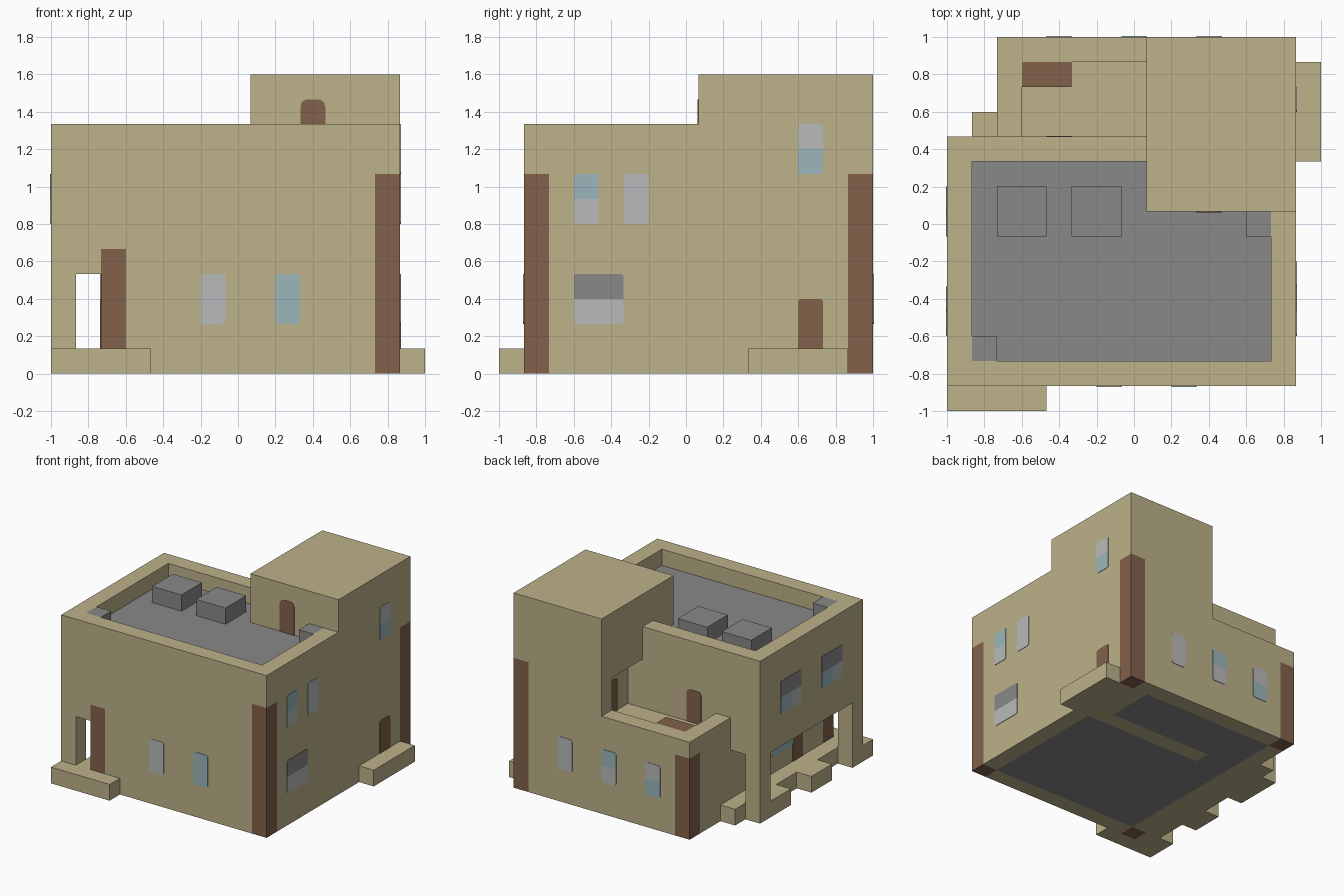
import bpy, bmesh, math
from mathutils import Vector

cube = bpy.data.objects.get("Cube")
if cube:
    bpy.data.objects.remove(cube)

U = 2 / 15  # building module


def material(name, colour):
    m = bpy.data.materials.new(name)
    m.use_nodes = True
    m.diffuse_color = (*colour, 1)
    m.node_tree.nodes["Principled BSDF"].inputs["Base Color"].default_value = (*colour, 1)
    return m


MATS = [material("sandstone", (.51, .445, .255)),
        material("brown wood", (.223, .119, .07)),
        material("dark grey", (.25, .25, .25)),
        material("light grey", (.485, .49, .495)),
        material("pale blue glass", (.33, .47, .505))]
SAND, WOOD, DARK, LIGHT, BLUE = range(5)


def grid(i, j, k):
    return Vector((i * U - 1, j * U - 1, k * U))


def finish(name, bm):
    mesh = bpy.data.meshes.new(name)
    bm.to_mesh(mesh)
    bm.free()
    for m in MATS:
        mesh.materials.append(m)
    ob = bpy.data.objects.new(name, mesh)
    bpy.context.collection.objects.link(ob)
    return ob


# Solid masonry is described as module ranges; only its outer skin is built
cells = {}


def each(x, y, z):
    return [(i, j, k) for i in range(*x) for j in range(*y) for k in range(*z)]


def fill(x, y, z, mat=SAND):
    for c in each(x, y, z):
        cells[c] = mat


def carve(x, y, z):
    for c in each(x, y, z):
        cells.pop(c, None)


def build_skin(name):
    bm = bmesh.new()
    for c, mat in cells.items():
        for axis in range(3):
            for s in (0, 1):
                n = list(c)
                n[axis] += 2 * s - 1
                if tuple(n) in cells:
                    continue
                quad = []
                for a, b in ((0, 0), (1, 0), (1, 1), (0, 1)):
                    p = list(c)
                    p[axis] += s
                    p[(axis + 1) % 3] += a
                    p[(axis + 2) % 3] += b
                    quad.append(bm.verts.new(grid(*p)))
                if not s:
                    quad.reverse()
                bm.faces.new(quad).material_index = mat
    bmesh.ops.remove_doubles(bm, verts=bm.verts, dist=U / 100)
    bmesh.ops.dissolve_limit(bm, angle_limit=math.radians(1), verts=bm.verts,
                             edges=bm.edges, delimit={'MATERIAL'})
    return finish(name, bm)


# Main block with sunken flat roof
fill((0, 14), (1, 11), (0, 10))
fill((1, 13), (2, 10), (8, 9), DARK)
carve((1, 13), (2, 10), (9, 10))
# Rear annex with parapet terrace
fill((2, 8), (11, 15), (0, 6))
carve((3, 8), (11, 14), (5, 6))
# Corner tower with alcove
fill((8, 14), (8, 15), (0, 12))
carve((8, 9), (11, 14), (5, 8))
# Side arcade and its notched kerb
carve((1, 2), (1, 11), (1, 4))
carve((0, 1), (2, 10), (1, 4))
for y in (2, 6):
    carve((0, 1), (y, y + 2), (0, 1))
# Grey ground floor seen from below
fill((3, 13), (2, 10), (0, 1), DARK)
fill((3, 12), (11, 14), (0, 1), DARK)
fill((3, 5), (10, 11), (0, 1), DARK)
# Timber corner posts
for x, y, top in ((13, 1, 8), (13, 14, 8), (2, 14, 5), (2, 1, 5)):
    fill((x, x + 1), (y, y + 1), (0, top), WOOD)
build_skin("building_walls")


def box(name, x, y, z, mat=SAND):
    bm = bmesh.new()
    bmesh.ops.create_cube(bm, size=1)
    lo, hi = grid(x[0], y[0], z[0]), grid(x[1], y[1], z[1])
    for v in bm.verts:
        v.co = Vector(((lo[a] + hi[a]) / 2 + v.co[a] * (hi[a] - lo[a]) for a in range(3)))
    for f in bm.faces:
        f.material_index = mat
    return finish(name, bm)


# Steps, roof units and terrace bench
box("front_step", (0, 4), (0, 1), (0, 1))
box("side_step", (14, 15), (10, 14), (0, 1))
box("rear_step", (1, 2), (11, 12), (0, 1))
box("roof_unit_outer", (2, 4), (7, 9), (9, 10), DARK)
box("roof_unit_inner", (5, 7), (7, 9), (9, 10), DARK)
box("roof_corner_block_front", (1, 2), (2, 3), (9, 10), DARK)
box("roof_corner_block_tower", (12, 13), (7, 8), (9, 10), DARK)
box("terrace_bench", (3, 5), (13, 14), (5, 6), WOOD)


def plate(name, side, pos, u, z, top, low=None, r=.016, arched=False):
    """Thin rounded panel on a wall; the lower half may have another colour."""
    axis = 0 if side[1] == 'x' else 1
    out = Vector((0, 0, 0))
    out[axis] = .004 if side[0] == '+' else -.004
    u0, u1, z0, z1 = u[0] * U - 1, u[1] * U - 1, z[0] * U, z[1] * U
    bm = bmesh.new()
    verts = []
    for q, (cu, cz) in enumerate(((u1, z1), (u0, z1), (u0, z0), (u1, z0))):
        rad = 0 if arched and q > 1 else r
        su, sz = (1, -1, -1, 1)[q], (1, 1, -1, -1)[q]
        for s in range(4 if rad else 1):
            t = math.pi / 2 * (q + s / 3)
            uu = cu - su * rad + rad * math.cos(t)
            zz = cz - sz * rad + rad * math.sin(t)
            p = Vector((0, uu, zz)) if axis == 0 else Vector((uu, 0, zz))
            p[axis] = pos * U - 1
            verts.append(bm.verts.new(p))
    face = bm.faces.new(verts)
    ext = bmesh.ops.extrude_face_region(bm, geom=[face])
    bmesh.ops.translate(bm, vec=out, verts=[g for g in ext["geom"]
                                            if isinstance(g, bmesh.types.BMVert)])
    mid = (z0 + z1) / 2
    if low is not None:
        bmesh.ops.bisect_plane(bm, geom=bm.verts[:] + bm.edges[:] + bm.faces[:],
                               plane_co=(0, 0, mid), plane_no=(0, 0, 1))
    bmesh.ops.recalc_face_normals(bm, faces=bm.faces)
    for f in bm.faces:
        below = f.calc_center_median().z < mid
        f.material_index = low if low is not None and below else top
    return finish(name, bm)


# Front windows and roof door
plate("front_window_a", "-y", 1, (6, 7), (2, 4), LIGHT)
plate("front_window_b", "-y", 1, (9, 10), (2, 4), BLUE)
plate("roof_door", "-y", 8, (10, 11), (9, 11), WOOD, r=.04, arched=True)

# Side wall openings
plate("side_window_upper_a", "+x", 14, (3, 4), (6, 8), BLUE, LIGHT)
plate("side_window_upper_b", "+x", 14, (5, 6), (6, 8), LIGHT)
plate("side_window_lower", "+x", 14, (3, 5), (2, 4), DARK, LIGHT)
plate("tower_window", "+x", 14, (12, 13), (8, 10), LIGHT, BLUE)
plate("side_door", "+x", 14, (12, 13), (1, 3), WOOD, arched=True)

# Rear windows and terrace doors
plate("rear_window_a", "+y", 15, (10, 11), (2, 4), LIGHT)
plate("rear_window_b", "+y", 15, (7, 8), (2, 4), BLUE, LIGHT)
plate("rear_window_c", "+y", 15, (4, 5), (2, 4), LIGHT, BLUE)
plate("terrace_door", "+y", 11, (4, 5), (5, 7), WOOD, r=.03, arched=True)
plate("alcove_door", "-x", 9, (12, 13), (5, 7), WOOD, r=.03, arched=True)

# Arcade side: paired upper windows, arcade door and window
for n, y in enumerate((3, 7)):
    plate(f"arcade_window_{n}_left", "-x", 0, (y, y + 1), (6, 8), DARK, LIGHT, r=.006)
    plate(f"arcade_window_{n}_right", "-x", 0, (y + 1, y + 2), (6, 8), DARK, BLUE, r=.006)
plate("arcade_door", "-x", 2, (4, 5), (1, 3), WOOD, arched=True)
plate("arcade_window", "-x", 2, (5, 7), (2, 4), LIGHT, BLUE)
